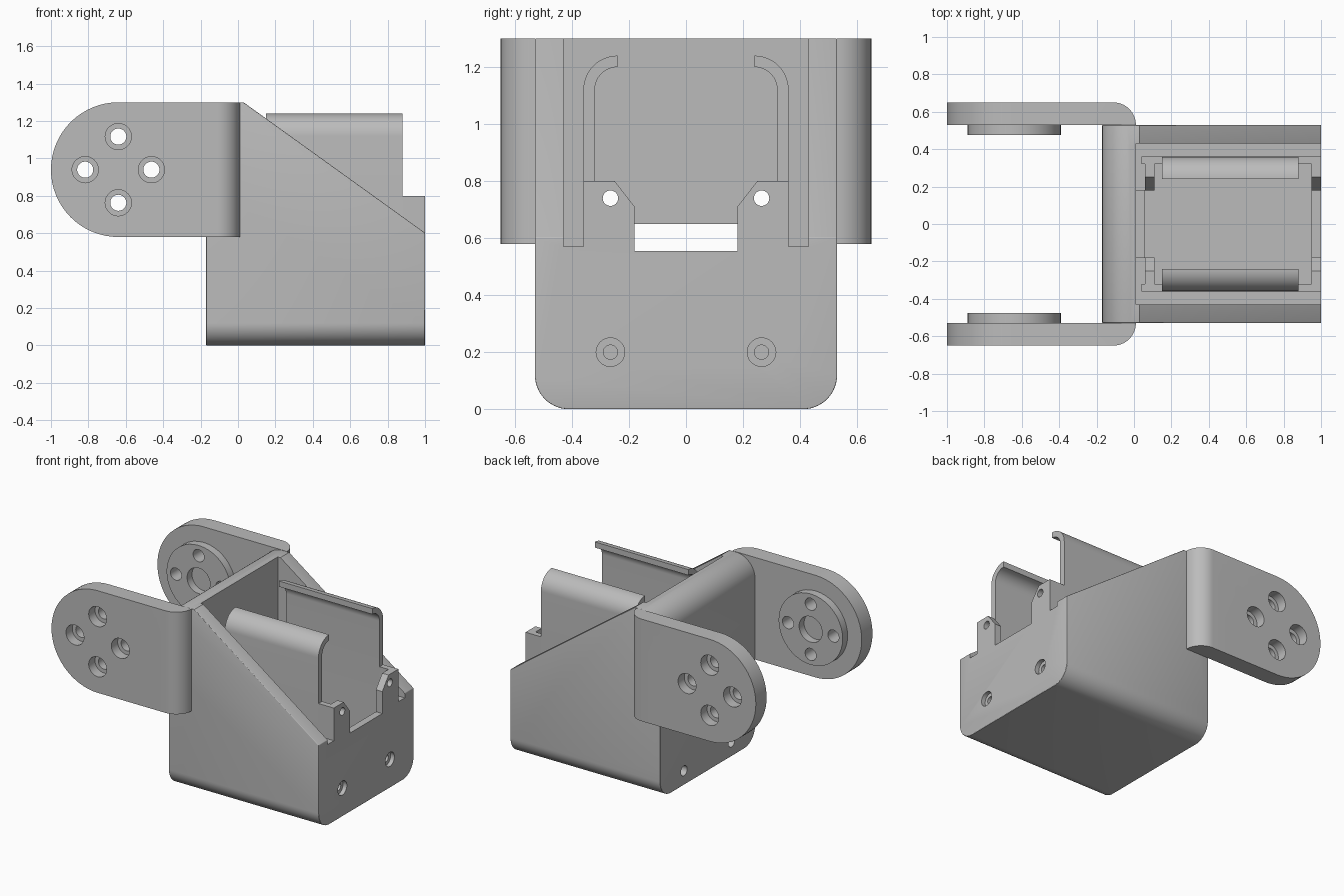
import bpy, bmesh, math
from mathutils import Vector

if "Cube" in bpy.data.objects:
    bpy.data.objects.remove(bpy.data.objects["Cube"], do_unlink=True)

grey = bpy.data.materials.new("plain grey")
grey.use_nodes = True
GREY = (0.5, 0.5, 0.5, 1)
grey.diffuse_color = GREY
grey.node_tree.nodes["Principled BSDF"].inputs["Base Color"].default_value = GREY


def arc(cx, cy, r, start, end, steps=14):
    """Points along a circular arc, angles in degrees."""
    angles = [math.radians(start + (end - start) * i / steps) for i in range(steps + 1)]
    return [(cx + r * math.cos(a), cy + r * math.sin(a)) for a in angles]


def disc(cx, cy, r):
    return arc(cx, cy, r, 0, 360, 40)[:-1]


def rect(a0, a1, b0, b1):
    return [(a0, b0), (a1, b0), (a1, b1), (a0, b1)]


def prism(name, points, axis, lo, hi):
    """Extrude a 2D profile along an axis; the profile uses the other two axes in order."""
    place = {"x": lambda a, b: Vector((lo, a, b)),
             "y": lambda a, b: Vector((a, lo, b)),
             "z": lambda a, b: Vector((a, b, lo))}[axis]
    bm = bmesh.new()
    face = bm.faces.new([bm.verts.new(place(a, b)) for a, b in points])
    made = bmesh.ops.extrude_face_region(bm, geom=[face])["geom"]
    shift = Vector([hi - lo if axis == k else 0 for k in "xyz"])
    bmesh.ops.translate(bm, vec=shift, verts=[v for v in made if isinstance(v, bmesh.types.BMVert)])
    bmesh.ops.recalc_face_normals(bm, faces=bm.faces)
    mesh = bpy.data.meshes.new(name)
    bm.to_mesh(mesh)
    bm.free()
    mesh.materials.append(grey)
    obj = bpy.data.objects.new(name, mesh)
    bpy.context.collection.objects.link(obj)
    return obj


def activate(obj):
    bpy.ops.object.select_all(action="DESELECT")
    obj.select_set(True)
    bpy.context.view_layer.objects.active = obj


def boolean(obj, cutter, operation="DIFFERENCE"):
    cutter.hide_render = True
    activate(obj)
    mod = obj.modifiers.new("cut", "BOOLEAN")
    mod.operation, mod.object, mod.solver = operation, cutter, "EXACT"
    bpy.ops.object.modifier_apply(modifier=mod.name)
    bpy.data.objects.remove(cutter, do_unlink=True)


def cut(obj, points, axis, lo, hi):
    boolean(obj, prism("cutter", points, axis, lo, hi))


def smooth(obj):
    activate(obj)
    bpy.ops.object.shade_smooth_by_angle(angle=math.radians(25))


# Housing: rounded bottom, sloping sides, curved top at the rear wall
W, TOP, REAR = 0.53, 1.3, -0.17
section = [(W, TOP), (-W, TOP)] + arc(-W + .12, .12, .12, 180, 270) + arc(W - .12, .12, .12, 270, 360)
housing = prism("housing", section, "x", REAR, 1)
side = [(REAR, -.1), (1.1, -.1), (1.1, .53), (.03, TOP)] + arc(REAR + .15, TOP - .15, .15, 90, 180)
boolean(housing, prism("side_outline", side, "y", -1, 1), "INTERSECT")
bevel = housing.modifiers.new("soft edges", "BEVEL")
bevel.width, bevel.segments, bevel.angle_limit = .014, 3, math.radians(40)
bpy.ops.object.modifier_apply(modifier=bevel.name)

# Open top and the deep pocket
cut(housing, rect(-.43, .43, .57, 1.5), "x", .01, 1.1)
cut(housing, rect(-.32, .32, .05, 1), "x", .06, .95)
# Cable window in the rear wall and notch in the front wall
cut(housing, rect(-.18, .18, .45, .65), "x", -.3, .1)
cut(housing, rect(-.18, .18, .555, .7), "x", .9, 1.1)
# Screw holes
for s in (1, -1):
    y = .265 * s
    cut(housing, disc(y, .2, .05), "x", .97, 1.1)
    cut(housing, disc(y, .2, .025), "x", .9, 1.05)
    for z in (.1, .74):
        cut(housing, disc(y, z, .035), "x", -.3, .1)
smooth(housing)

for s, label in ((1, "left"), (-1, "right")):
    def flip(points):
        return [(a * s, b) for a, b in points]

    # Fork arm: rounded end, rounded outer corner at the housing
    outline = arc(-.64, .94, .36, 90, 270, 32) + [(.01, .58), (.01, TOP)]
    arm = prism(label + "_arm", outline, "y", .53 * s, .65 * s)
    plan = [(-1.1, .53), (.01, .53)] + arc(-.11, .53, .12, 0, 90)[1:] + [(-1.1, .65)]
    boolean(arm, prism("plan_outline", [(a, b * s) for a, b in plan], "z", .4, 1.5), "INTERSECT")

    # Round pad on the inside of the arm
    pad = prism(label + "_pad", disc(-.64, .94, .25), "y", .475 * s, .53 * s)
    cut(pad, disc(-.64, .94, .09), "y", .4 * s, .6 * s)
    for dx, dz in ((1, 0), (-1, 0), (0, 1), (0, -1)):
        x, z = -.64 + .177 * dx, .94 + .177 * dz
        cut(arm, disc(x, z, .043), "y", .4 * s, .7 * s)
        cut(arm, disc(x, z, .07), "y", .58 * s, .7 * s)
        cut(pad, disc(x, z, .043), "y", .4 * s, .6 * s)
    smooth(arm)
    smooth(pad)

    # Hooked clip wall
    hook = [(.36, .56)] + arc(.24, 1.12, .12, 0, 90) + arc(.24, 1.12, .08, 90, 0) + [(.32, .56)]
    smooth(prism(label + "_clip", flip(hook), "x", .15, .88))

    # Low rails at both ends of the clip
    for end, lo, hi in (("rear", .04, .15), ("front", .88, 1)):
        prism(f"{label}_{end}_rail", flip(rect(.32, .36, .56, .8)), "x", lo, hi)

    # Screw tabs
    shape = [(.36, .55), (.36, .8), (.25, .8), (.18, .71), (.18, .55)]
    for end, lo, hi in (("rear", .06, .11), ("front", .95, 1)):
        tab = prism(f"{label}_{end}_tab", flip(shape), "x", lo, hi)
        cut(tab, disc(.265 * s, .74, .027), "x", lo - .1, hi + .1)
        smooth(tab)
